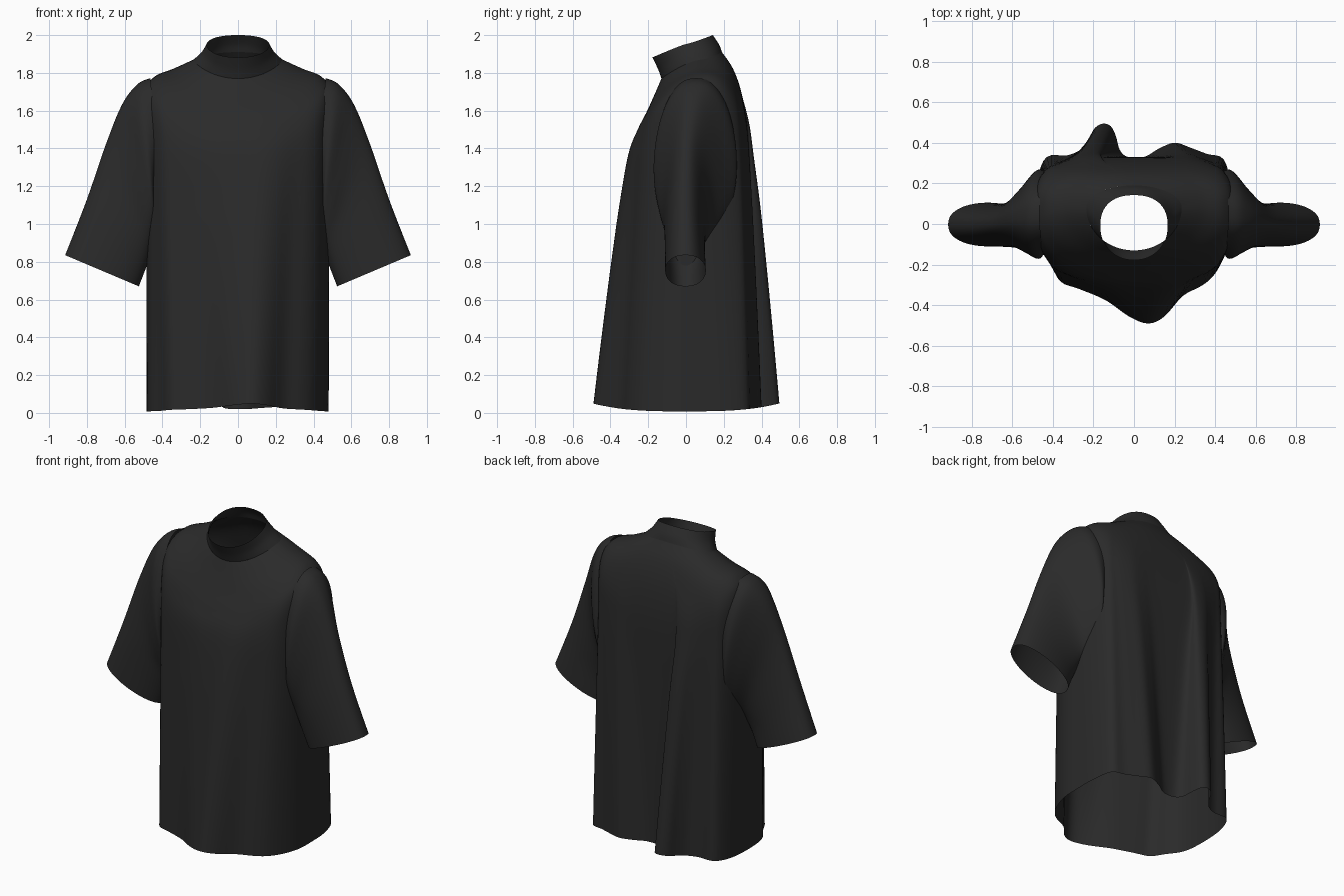
import bpy, bmesh, math
from mathutils import Vector

if "Cube" in bpy.data.objects:
    bpy.data.objects.remove(bpy.data.objects["Cube"])

mat = bpy.data.materials.new("black_cloth")
mat.diffuse_color = (0.023, 0.023, 0.023, 1)
mat.use_nodes = True
mat.node_tree.nodes["Principled BSDF"].inputs["Base Color"].default_value = mat.diffuse_color


def catmull(a, b, c, d, t):
    return 0.5 * (2 * b + (c - a) * t + (2 * a - 5 * b + 4 * c - d) * t * t
                  + (3 * b - a - 3 * c + d) * t ** 3)


def refine(pts, n, closed):
    """Smooth curve through points."""
    m, out = len(pts), []
    for i in range(m if closed else m - 1):
        q = [pts[(i + k) % m] if closed else pts[min(max(i + k, 0), m - 1)] for k in (-1, 0, 1, 2)]
        out += [catmull(*q, j / n) for j in range(n)]
    return out if closed else out + [pts[-1]]


def loft(name, rings, steps, hole=None):
    """Skin closed key rings with a smooth sheet; faces where hole() is true are left out."""
    count = len(rings[0])
    cols = [refine([r[i] for r in rings], steps, False) for i in range(count)]
    bm = bmesh.new()
    vs = [[bm.verts.new(p) for p in col] for col in cols]
    for i in range(count):
        j = (i + 1) % count
        for k in range(len(cols[0]) - 1):
            quad = (vs[i][k], vs[j][k], vs[j][k + 1], vs[i][k + 1])
            if hole and hole(sum((v.co for v in quad), Vector()) / 4):
                continue
            bm.faces.new(quad)
    bmesh.ops.delete(bm, geom=[v for v in bm.verts if not v.link_faces], context='VERTS')
    bmesh.ops.recalc_face_normals(bm, faces=bm.faces)
    me = bpy.data.meshes.new(name)
    bm.to_mesh(me)
    bm.free()
    me.materials.append(mat)
    for p in me.polygons:
        p.use_smooth = True
    ob = bpy.data.objects.new(name, me)
    bpy.context.collection.objects.link(ob)
    return ob


def oval(angles, a, yf, zf, yb, zb, ys, zs, pf=1.0, pb=1.0, ez=1.5):
    """Tilted rounded oval given by its half width and its front, back and side heights."""
    ring = []
    for t in angles:
        c, s = math.cos(t), math.sin(t)
        p = pb if s > 0 else pf
        ye, ze = (yb, zb) if s > 0 else (yf, zf)
        ring.append(Vector((math.copysign(abs(c) ** p, c) * a,
                            ys + (ye - ys) * abs(s) ** p, zs + (ze - zs) * abs(s) ** ez)))
    return ring


def blend(a, b, wxy, wz):
    return [Vector((*p.xy.lerp(q.xy, wxy), p.z + (q.z - p.z) * wz)) for p, q in zip(a, b)]


# hem outline with its draped folds, counter-clockwise from the right
hem_xy = [(.48, .05), (.475, .2), (.44, .32), (.36, .345), (.28, .375), (.2, .40), (.12, .37),
          (.05, .33), (-.03, .33), (-.07, .365), (-.09, .435), (-.115, .482), (-.155, .494),
          (-.195, .47), (-.225, .415), (-.265, .365), (-.33, .338), (-.43, .33), (-.475, .22),
          (-.485, .05), (-.47, -.1), (-.41, -.2), (-.36, -.285), (-.27, -.32), (-.14, -.375),
          (-.025, -.455), (.07, -.49), (.15, -.455), (.24, -.355), (.335, -.303), (.395, -.25),
          (.445, -.16), (.475, -.06)]
hem = refine([Vector((x, y, 0.008 + 0.35 * abs(y) ** 3)) for x, y in hem_xy], 4, True)
angles = [math.atan2(p.y / .42, p.x / .48) for p in hem]

# body: neckline, shoulders, chest, then a blend into the hem folds
neck = (.235, -.13, 1.77, .19, 1.91, .08, 1.87)
body = [oval(angles, *neck),
        oval(angles, .34, -.16, 1.70, .25, 1.82, .09, 1.823, .9, .85),
        oval(angles, .445, -.205, 1.60, .295, 1.69, .09, 1.778, .75, .7),
        blend(oval(angles, .492, -.23, 1.50, .32, 1.53, .08, 1.69, .65, .62), hem, .1, 0),
        blend(oval(angles, .488, -.26, 1.37, .33, 1.35, .06, 1.45, .62, .56), hem, .2, 0)]
chest = body[-1]
for w in (.2, .4, .6, .8, 1):
    body.append(blend(chest, hem, w ** .85, w))


def armhole(c):
    return abs(c.x) > .36 and ((c.y - .055) / .18) ** 2 + ((c.z - 1.36) / .37) ** 2 < 1


loft("body", body, 6, armhole)

# collar: short stand-up band leaning forward
even = [2 * math.pi * i / 96 for i in range(96)]
loft("collar", [oval(even, *neck),
                oval(even, .192, -.148, 1.82, .175, 1.95, .04, 1.91, .95, .95, 1.3),
                oval(even, .166, -.178, 1.882, .142, 2.0, -.01, 1.95, .95, .85, 1)], 6)

# sleeves: outer x,z  inner x,z  front y, back y; flattening quickly away from the body
stations = [(.465, 1.772, .46, .96, -.15, .26), (.535, 1.738, .43, .94, -.17, .265),
            (.615, 1.63, .44, .90, -.145, .20), (.70, 1.42, .46, .84, -.118, .125),
            (.80, 1.13, .49, .76, -.112, .10), (.915, .835, .525, .67, -.11, .105)]
for side, name in ((1, "right_sleeve"), (-1, "left_sleeve")):
    rings = []
    for k, (ox, oz, ix, iz, yf, yb) in enumerate(stations):
        ring = []
        for t in even:
            c = math.cos(t)
            s = math.copysign(abs(math.sin(t)) ** .85, math.sin(t))
            s *= 1 - (0, .1, .25, .25, .1, 0)[k] * c       # fuller towards the underarm
            y = (yf + yb) / 2 + s * (yb - yf) / 2
            x = (ox + ix) / 2 + c * (ox - ix) / 2
            z = (oz + iz) / 2 + c * (oz - iz) / 2
            x -= (.5, .1, 0, 0, 0, 0)[k] * (y - .05) ** 2
            ring.append(Vector((side * x, y, z)))
        rings.append(ring)
    loft(name, rings, 6)
